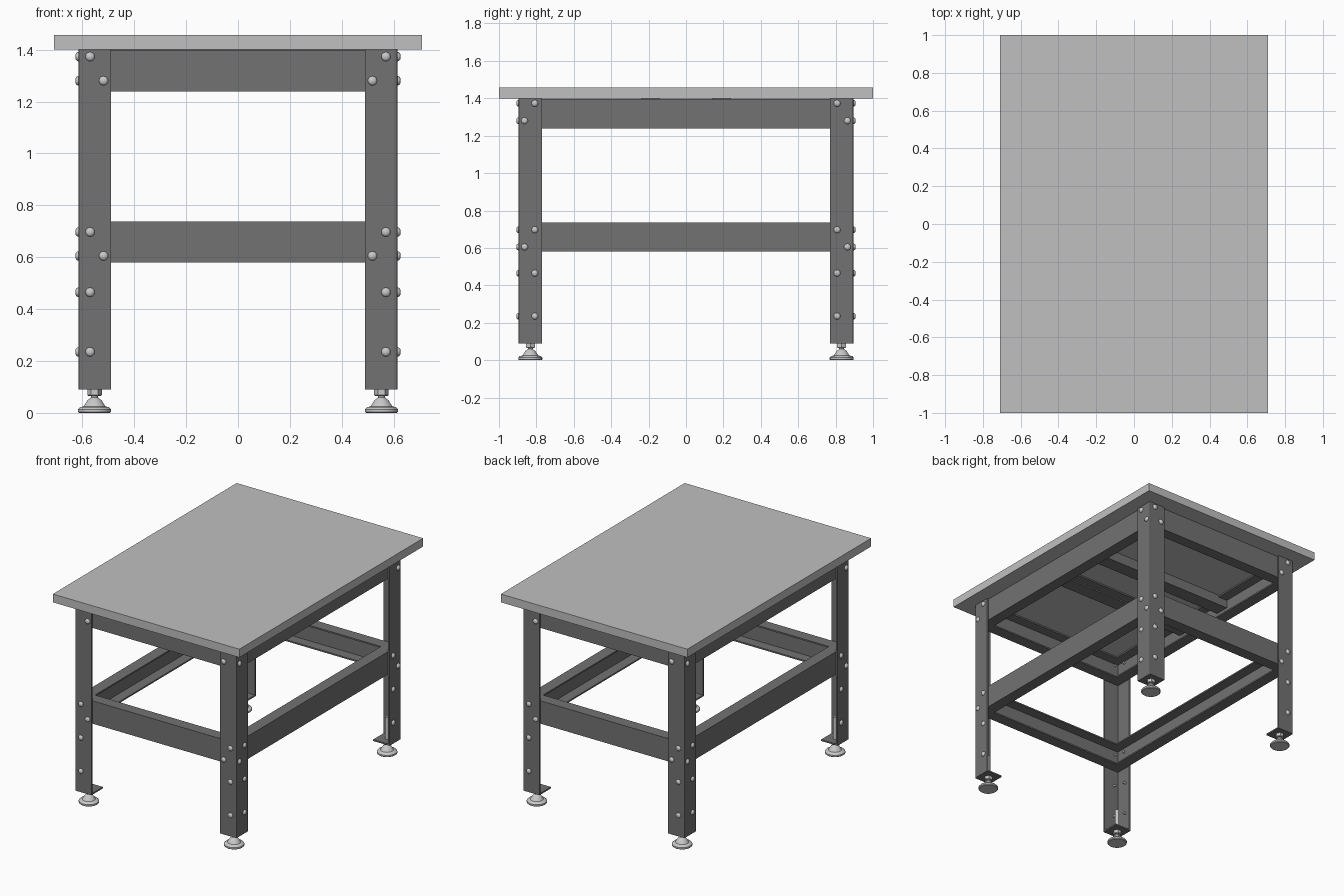
import bpy, bmesh, math
from mathutils import Matrix, Vector

cube = bpy.data.objects.get("Cube")
if cube:
    bpy.data.objects.remove(cube, do_unlink=True)


def material(name, value):
    m = bpy.data.materials.new(name)
    m.use_nodes = True
    color = (value, value, value, 1)
    m.diffuse_color = color
    m.node_tree.nodes["Principled BSDF"].inputs["Base Color"].default_value = color
    return m


TOP = material("light grey top", 0.53)
FRAME = material("dark grey frame", 0.17)
METAL = material("bright metal", 0.58)


def finish(name, bm, mat, smooth=False):
    bmesh.ops.recalc_face_normals(bm, faces=bm.faces)
    mesh = bpy.data.meshes.new(name)
    bm.to_mesh(mesh)
    bm.free()
    mesh.materials.append(mat)
    obj = bpy.data.objects.new(name, mesh)
    bpy.context.collection.objects.link(obj)
    if smooth:
        bpy.ops.object.select_all(action="DESELECT")
        obj.select_set(True)
        bpy.context.view_layer.objects.active = obj
        bpy.ops.object.shade_smooth_by_angle(angle=math.radians(35))
    return obj


def prism(bm, start, end):
    """Join two matching outlines into a closed solid."""
    a = [bm.verts.new(p) for p in start]
    b = [bm.verts.new(p) for p in end]
    bm.faces.new(a)
    bm.faces.new(b)
    n = len(a)
    for i in range(n):
        j = (i + 1) % n
        bm.faces.new((a[i], a[j], b[j], b[i]))


def box(bm, low, high):
    x0, y0, z0 = low
    x1, y1, z1 = high
    ring = [(x0, y0), (x1, y0), (x1, y1), (x0, y1)]
    prism(bm, [(x, y, z0) for x, y in ring], [(x, y, z1) for x, y in ring])


def lathe(bm, profile, matrix, sides=24):
    """Turn (radius, height) points around the local z axis."""
    rings = []
    for r, h in profile:
        rings.append([bm.verts.new(matrix @ Vector((r * math.cos(t), r * math.sin(t), h)))
                      for t in (math.tau * i / sides for i in range(sides))])
    for a, b in zip(rings, rings[1:]):
        for i in range(sides):
            j = (i + 1) % sides
            bm.faces.new((a[i], a[j], b[j], b[i]))
    bm.faces.new(rings[0])
    bm.faces.new(rings[-1])


# Overall sizes
LX, LY = 0.615, 0.895          # outer faces of the legs
LEG_W, T = 0.125, 0.01         # leg width, sheet thickness
LEG_BASE, LEG_TOP = 0.09, 1.4
RAIL_H, FLANGE = 0.157, 0.08

# Tabletop
bm = bmesh.new()
box(bm, (-0.71, -1, LEG_TOP), (0.71, 1, 1.457))
finish("tabletop", bm, TOP)


def channel(bm, length, face, bottom, height, depth, along_x, sign):
    """Folded channel, web outward, flanges pointing to the middle."""
    top = bottom + height
    section = [(face, bottom), (face - depth, bottom), (face - depth, bottom + T),
               (face - T, bottom + T), (face - T, top - T), (face - depth, top - T),
               (face - depth, top), (face, top)]

    def outline(e):
        return [(e, sign * d, z) if along_x else (sign * d, e, z) for d, z in section]
    prism(bm, outline(-length), outline(length))


# Upper and lower rails
for label, bottom in (("upper", 1.239), ("lower", 0.58)):
    for s, end, side in ((-1, "front", "right"), (1, "back", "left")):
        bm = bmesh.new()
        channel(bm, LX - T, LY - T, bottom, RAIL_H, FLANGE, True, s)
        finish(f"{label}_{end}_rail", bm, FRAME)
        bm = bmesh.new()
        channel(bm, LY - T, LX - T, bottom, RAIL_H, FLANGE, False, s)
        finish(f"{label}_{side}_rail", bm, FRAME)

# Cross braces under the top
for s, label in ((-1, "front"), (1, "back")):
    bm = bmesh.new()
    channel(bm, LX - 2 * T, 0.24, 1.33, 0.07, 0.1, True, s)
    finish(f"{label}_cross_brace", bm, FRAME)

# Dome bolt and levelling foot outlines
BOLT = [(0.008, -0.03), (0.008, 0), (0.018, 0), (0.017, 0.005), (0.012, 0.01), (0.004, 0.012)]
FOOT = [(0.06, 0), (0.064, 0.004), (0.064, 0.014), (0.056, 0.022), (0.042, 0.025),
        (0.026, 0.05), (0.018, 0.055), (0.013, 0.06), (0.013, 0.25)]
NUT = [(0.025, 0.066), (0.028, 0.069), (0.028, 0.09)]
# Height, and whether the bolt sits toward the inner column on each face
BOLT_ROWS = [(1.373, 0), (1.28, 1), (0.697, 0), (0.605, 1), (0.465, 0), (0.235, 0)]

for sx, side in ((-1, "right"), (1, "left")):
    for sy, end in ((-1, "front"), (1, "back")):
        name = f"{end}_{side}"

        # Angle leg with a softened fold, and its bottom plate
        x0, y0 = LX - LEG_W, LY - LEG_W
        c = 0.008
        ring = [(x0, LY), (LX - c, LY), (LX - c * 0.3, LY - c * 0.3), (LX, LY - c),
                (LX, y0), (LX - T, y0), (LX - T, LY - T), (x0, LY - T)]
        bm = bmesh.new()
        prism(bm, [(sx * x, sy * y, LEG_BASE) for x, y in ring],
              [(sx * x, sy * y, LEG_TOP) for x, y in ring])
        box(bm, (sx * x0, sy * y0, LEG_BASE),
            (sx * (LX - T), sy * (LY - T), LEG_BASE + T))
        finish(f"{name}_leg", bm, FRAME)

        # Bolts on both outer faces
        bm = bmesh.new()
        for z, inner in BOLT_ROWS:
            bx = 0.518 if inner else 0.57
            by = 0.863 if inner else 0.808
            on_end = Matrix.Translation((sx * bx, sy * LY, z)) @ \
                Matrix.Rotation(-sy * math.pi / 2, 4, "X")
            on_side = Matrix.Translation((sx * LX, sy * by, z)) @ \
                Matrix.Rotation(sx * math.pi / 2, 4, "Y")
            lathe(bm, BOLT, on_end, 12)
            lathe(bm, BOLT, on_side, 12)
        finish(f"{name}_bolts", bm, METAL, True)

        # Levelling foot with threaded stem and hex nut
        place = Matrix.Translation((sx * 0.553, sy * 0.832, 0))
        bm = bmesh.new()
        lathe(bm, FOOT, place)
        lathe(bm, NUT, place, 6)
        finish(f"{name}_foot", bm, METAL, True)
